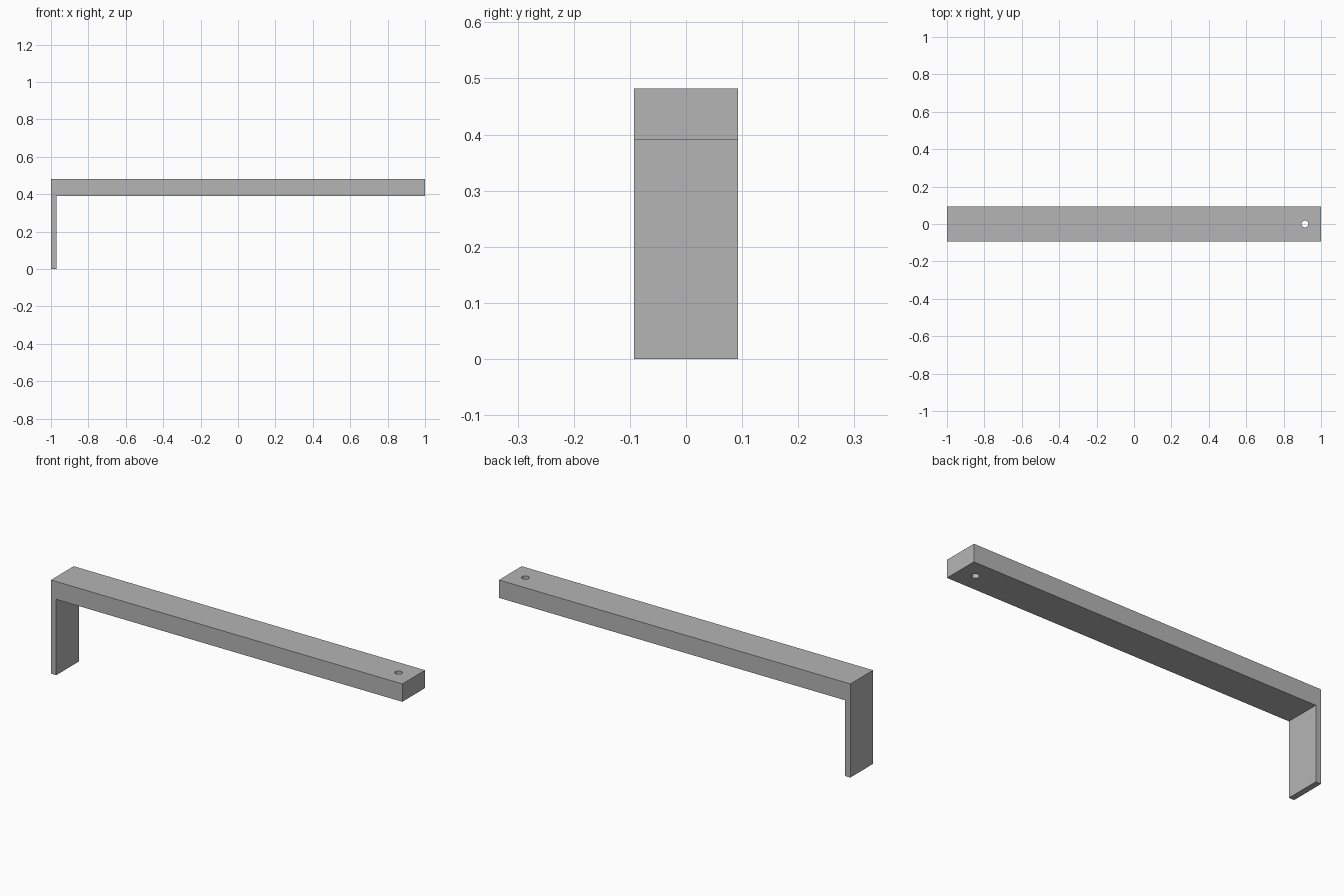
import bpy
import bmesh

cube = bpy.data.objects.get("Cube")
if cube:
    bpy.data.objects.remove(cube, do_unlink=True)

HALF_WIDTH = 0.0925
TOP, UNDERSIDE = 0.482, 0.39
LEG_INNER = -0.97
HOLE_X, HOLE_RADIUS = 0.914, 0.018

# Plain grey finish
grey = bpy.data.materials.new("plain grey")
grey.use_nodes = True
colour = (0.46, 0.46, 0.46, 1)
grey.diffuse_color = colour
grey.node_tree.nodes["Principled BSDF"].inputs["Base Color"].default_value = colour

# Bar and end leg: one angled side profile, extruded across the width
profile = [(-1, 0), (LEG_INNER, 0), (LEG_INNER, UNDERSIDE),
           (1, UNDERSIDE), (1, TOP), (-1, TOP)]
bm = bmesh.new()
side = bm.faces.new([bm.verts.new((x, -HALF_WIDTH, z)) for x, z in profile])
extruded = bmesh.ops.extrude_face_region(bm, geom=[side])["geom"]
bmesh.ops.translate(bm, vec=(0, 2 * HALF_WIDTH, 0),
                    verts=[v for v in extruded if isinstance(v, bmesh.types.BMVert)])
bmesh.ops.recalc_face_normals(bm, faces=bm.faces)
mesh = bpy.data.meshes.new("bar_with_end_leg")
bm.to_mesh(mesh)
bm.free()
mesh.materials.append(grey)
bar = bpy.data.objects.new("bar_with_end_leg", mesh)
bpy.context.collection.objects.link(bar)

# Screw hole through the free end
bpy.ops.mesh.primitive_cylinder_add(vertices=32, radius=HOLE_RADIUS, depth=0.3,
                                    location=(HOLE_X, 0, (TOP + UNDERSIDE) / 2))
cutter = bpy.context.object
cutter.name = "hole_cutter"
cutter.data.materials.append(grey)
cutter.hide_render = True
cutter.hide_set(True)
cut = bar.modifiers.new("screw hole", "BOOLEAN")
cut.operation = "DIFFERENCE"
cut.solver = "EXACT"
cut.object = cutter

# Round hole wall, crisp box edges
bpy.ops.object.select_all(action="DESELECT")
bar.select_set(True)
bpy.context.view_layer.objects.active = bar
bpy.ops.object.modifier_apply(modifier=cut.name)
bpy.ops.object.shade_smooth_by_angle()
bpy.data.objects.remove(cutter, do_unlink=True)
